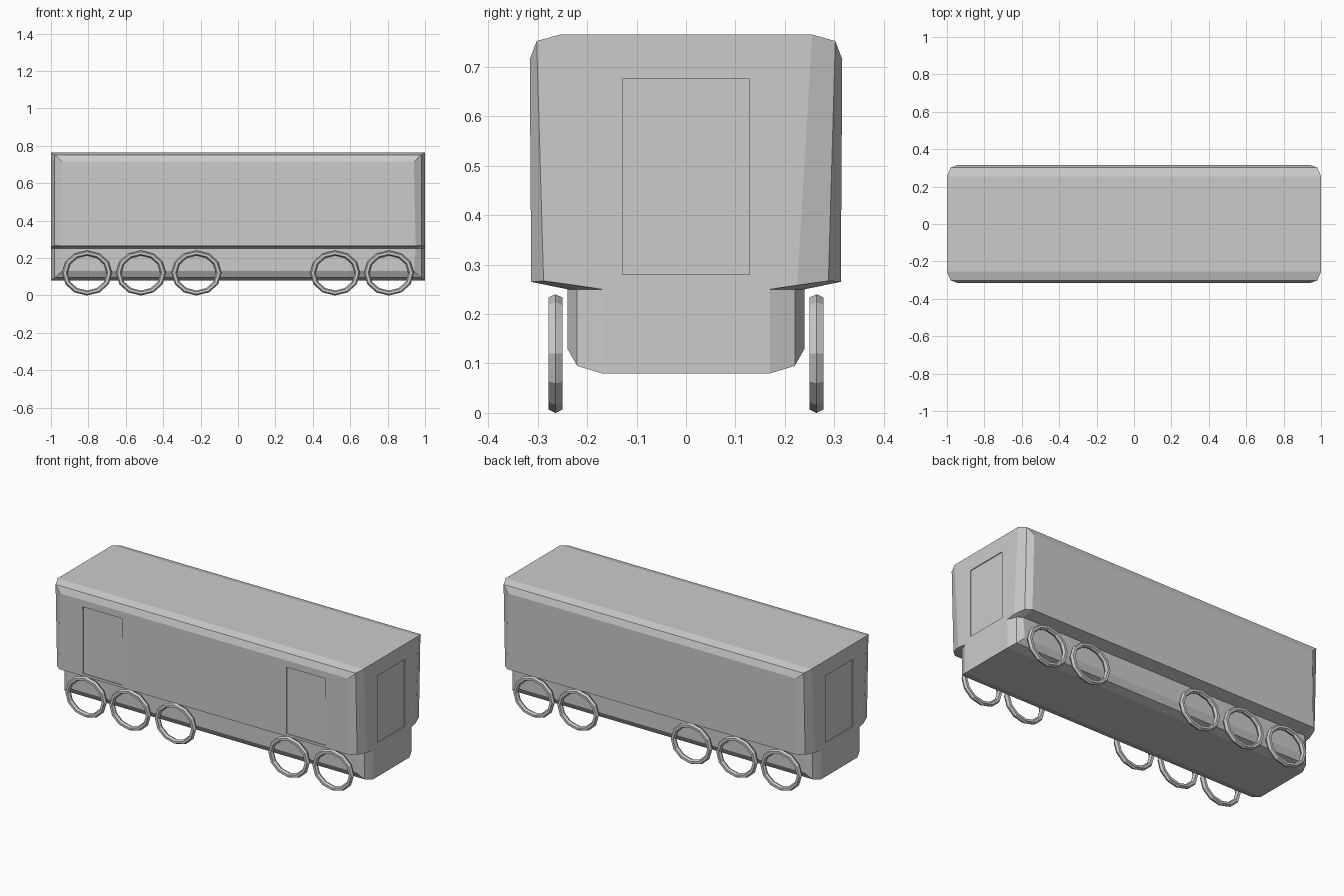
import bpy, bmesh
from math import pi

if "Cube" in bpy.data.objects:
    bpy.data.objects.remove(bpy.data.objects["Cube"])

# Levels from bottom to top; each holds three corner points (x, y, z) of one quadrant,
# running round the corner from the end face to the side face
LEVELS = [
    [(1.0, .17, .08), (.98, .22, .095), (.94, .24, .13)],      # belly
    [(1.0, .17, .25), (.98, .22, .25), (.95, .24, .25)],       # under the step
    [(1.0, .225, .258), (.98, .288, .267), (.95, .313, .265)], # step lip
    [(1.0, .255, .765), (.98, .302, .752), (.94, .316, .715)], # roof
]
SIGNS = (-1, 1)


def make_hull():
    bm = bmesh.new()
    v = {(l, c, sx, sy): bm.verts.new((p[0] * sx, p[1] * sy, p[2]))
         for l, row in enumerate(LEVELS) for c, p in enumerate(row)
         for sx in SIGNS for sy in SIGNS}

    def face(*keys):
        bm.faces.new([v[k] for k in keys])

    top = len(LEVELS) - 1
    for l in range(top):
        for s in SIGNS:
            # long sides and ends
            face((l, 2, -1, s), (l, 2, 1, s), (l + 1, 2, 1, s), (l + 1, 2, -1, s))
            face((l, 0, s, -1), (l, 0, s, 1), (l + 1, 0, s, 1), (l + 1, 0, s, -1))
            # corner facets
            for t in SIGNS:
                for c in (0, 1):
                    face((l, c, s, t), (l, c + 1, s, t),
                         (l + 1, c + 1, s, t), (l + 1, c, s, t))
    for l in (0, top):
        # roof and belly with their bevelled long edges
        face((l, 0, -1, -1), (l, 0, 1, -1), (l, 0, 1, 1), (l, 0, -1, 1))
        for s in SIGNS:
            for c in (0, 1):
                face((l, c, -1, s), (l, c, 1, s), (l, c + 1, 1, s), (l, c + 1, -1, s))
    bmesh.ops.recalc_face_normals(bm, faces=bm.faces)
    me = bpy.data.meshes.new("body")
    bm.to_mesh(me)
    bm.free()
    ob = bpy.data.objects.new("body", me)
    bpy.context.collection.objects.link(ob)
    return ob


def door_recess(body, loc, size):
    bpy.ops.mesh.primitive_cube_add(size=1, location=loc)
    cut = bpy.context.object
    cut.name = "door_cutter"
    cut.scale = size
    cut.hide_render = True
    cut.hide_set(True)
    cut.display_type = 'WIRE'
    mod = body.modifiers.new("door_recess", 'BOOLEAN')
    mod.operation = 'DIFFERENCE'
    mod.solver = 'EXACT'
    mod.object = cut


body = make_hull()

# Shallow door recesses: one in each end, two in the front side
DOOR_W, DOOR_Z, DOOR_H = .256, .4775, .395
for s in SIGNS:
    door_recess(body, (s * 1.02, 0, DOOR_Z), (.05, DOOR_W, DOOR_H))
    door_recess(body, (s * .665, -.334, DOOR_Z), (DOOR_W, .05, DOOR_H))

# Wheel rims: slightly oval rings on both sides
for side, sy in (("front", -1), ("back", 1)):
    for i, x in enumerate((-.807, -.519, -.222, .519, .807)):
        bpy.ops.mesh.primitive_torus_add(
            major_segments=12, minor_segments=6, major_radius=.119, minor_radius=.015,
            location=(x, sy * .264, .12), rotation=(pi / 2, 0, 0))
        rim = bpy.context.object
        rim.name = f"{side}_wheel_{i + 1}"
        rim.scale = (1, .896, 1.08)
